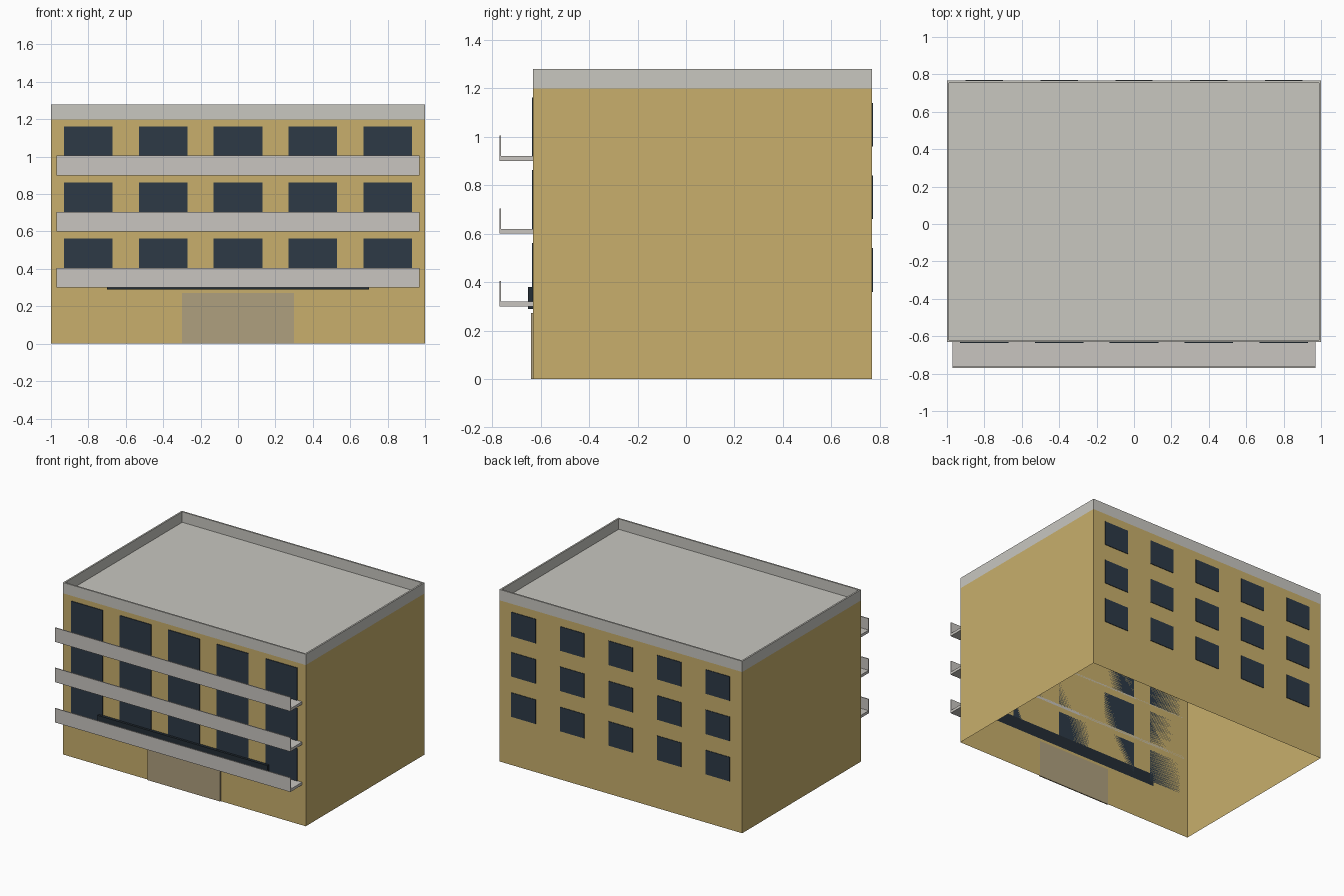
import bpy, bmesh
from mathutils import Vector

cube = bpy.data.objects.get("Cube")
if cube:
    bpy.data.objects.remove(cube, do_unlink=True)


def material(name, rgb):
    m = bpy.data.materials.new(name)
    m.use_nodes = True
    m.diffuse_color = (*rgb, 1)
    m.node_tree.nodes["Principled BSDF"].inputs["Base Color"].default_value = (*rgb, 1)
    return m


OCHRE = material("ochre_render", (0.58, 0.43, 0.15))
CONCRETE = material("roof_concrete", (0.58, 0.57, 0.53))
BALCONY = material("balcony_concrete", (0.58, 0.56, 0.53))
GLASS = material("dark_glass", (0.026, 0.042, 0.061))
SIGN = material("sign_slate", (0.017, 0.026, 0.035))
DOOR = material("entrance_taupe", (0.43, 0.35, 0.21))

FRONT, BACK = -0.631, 0.767
FLOORS = (0.3, 0.6, 0.9)
BAYS = (-0.8, -0.4, 0, 0.4, 0.8)


def finish(name, bm, mat):
    mesh = bpy.data.meshes.new(name)
    bm.to_mesh(mesh)
    bm.free()
    mesh.materials.append(mat)
    obj = bpy.data.objects.new(name, mesh)
    bpy.context.collection.objects.link(obj)
    return obj


def box_bm(lo, hi):
    lo, hi = Vector(lo), Vector(hi)
    bm = bmesh.new()
    bmesh.ops.create_cube(bm, size=1)
    bmesh.ops.scale(bm, vec=hi - lo, verts=bm.verts)
    bmesh.ops.translate(bm, vec=(lo + hi) / 2, verts=bm.verts)
    return bm


def box(name, lo, hi, mat):
    return finish(name, box_bm(lo, hi), mat)


def delete_faces(bm, test):
    bm.normal_update()
    faces = [f for f in bm.faces if test(f.normal)]
    bmesh.ops.delete(bm, geom=faces, context='FACES')


# Thin outer walls, open underneath
bm = box_bm((-1, FRONT, 0), (1, BACK, 1.2))
delete_faces(bm, lambda n: abs(n.z) > 0.9)
finish("walls", bm, OCHRE)

# Parapet with the roof deck sunk inside it
bm = box_bm((-1, FRONT, 1.2), (1, BACK, 1.28))
delete_faces(bm, lambda n: n.z < -0.9)
top = max(bm.faces, key=lambda f: f.normal.z)
bmesh.ops.inset_region(bm, faces=[top], thickness=0.017)
rim = bmesh.ops.extrude_discrete_faces(bm, faces=[top])["faces"][0]
bmesh.ops.translate(bm, vec=(0, 0, -0.078), verts=rim.verts)
finish("roof_parapet", bm, CONCRETE)


def balcony(name, z):
    # L-shaped section: floor slab with an upright front panel
    section = [(FRONT, 0), (-0.77, 0), (-0.77, 0.105),
               (-0.763, 0.105), (-0.763, 0.02), (FRONT, 0.02)]
    bm = bmesh.new()
    face = bm.faces.new([bm.verts.new((-0.97, y, z + h)) for y, h in section])
    new = bmesh.ops.extrude_face_region(bm, geom=[face])["geom"]
    bmesh.ops.translate(bm, vec=(1.94, 0, 0),
                        verts=[v for v in new if isinstance(v, bmesh.types.BMVert)])
    bmesh.ops.recalc_face_normals(bm, faces=bm.faces)
    finish(name, bm, BALCONY)


# Balconies, front glass doors and back windows on each upper floor
for level, z in enumerate(FLOORS, 1):
    balcony(f"balcony_{level}", z)
    for bay, x in enumerate(BAYS, 1):
        box(f"front_window_{level}_{bay}", (x - 0.13, FRONT - 0.005, z + 0.02),
            (x + 0.13, FRONT, z + 0.262), GLASS)
        box(f"back_window_{level}_{bay}", (x - 0.1, BACK, z + 0.06),
            (x + 0.1, BACK + 0.004, z + 0.24), GLASS)

# Ground floor entrance and the sign board above it
box("entrance_panel", (-0.3, FRONT - 0.008, 0), (0.3, FRONT, 0.272), DOOR)
box("sign_board", (-0.7, FRONT - 0.022, 0.29), (0.7, FRONT, 0.38), SIGN)
